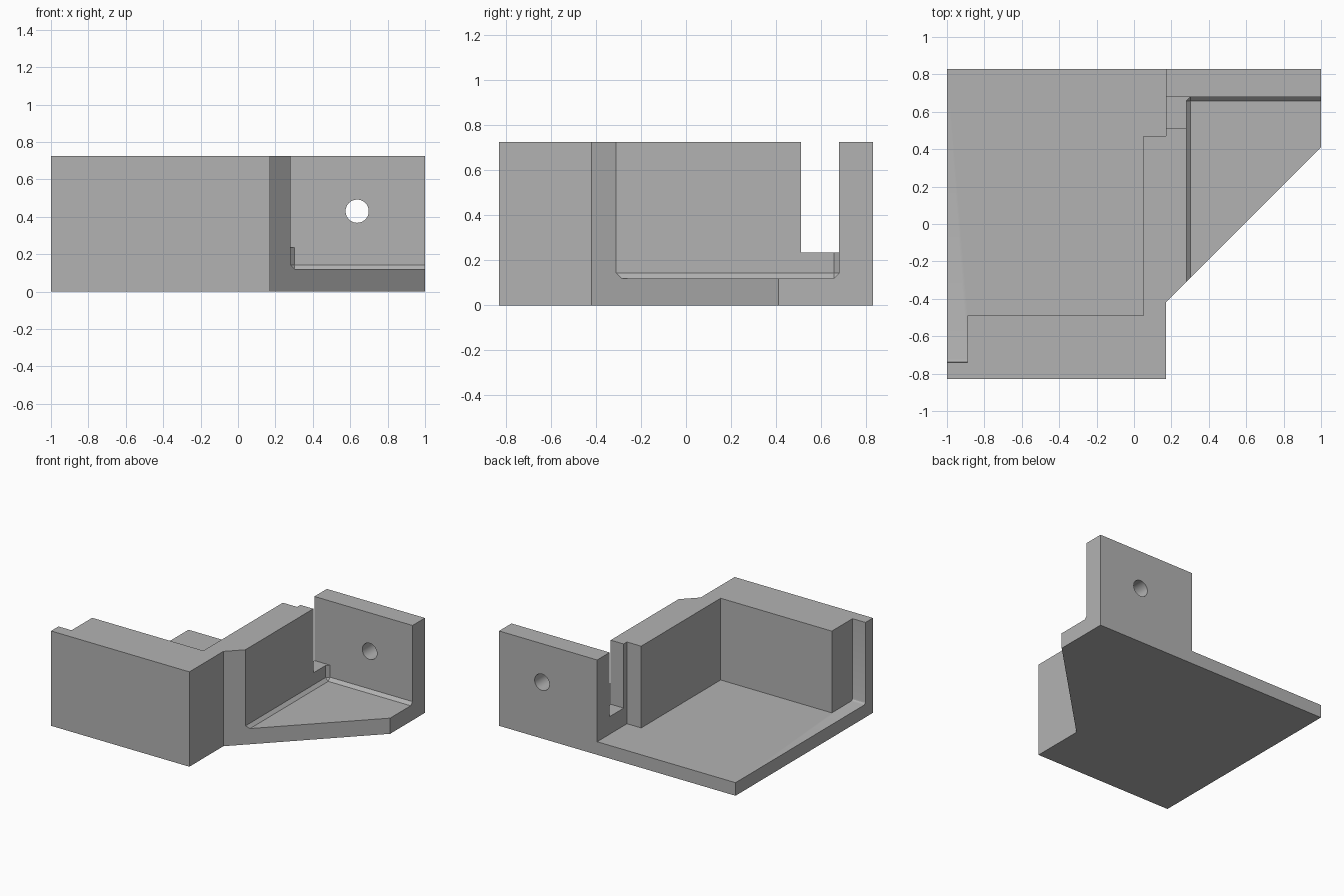
import bpy, bmesh
from mathutils import Matrix

old = bpy.data.objects.get("Cube")
if old:
    bpy.data.objects.remove(old, do_unlink=True)

grey = bpy.data.materials.new("plain grey")
grey.use_nodes = True
grey.diffuse_color = (0.45, 0.45, 0.45, 1)
grey.node_tree.nodes["Principled BSDF"].inputs["Base Color"].default_value = grey.diffuse_color

HEIGHT = 0.725
ABOVE = 1.0


def make_object(name, bm):
    bmesh.ops.recalc_face_normals(bm, faces=bm.faces)
    mesh = bpy.data.meshes.new(name)
    bm.to_mesh(mesh)
    bm.free()
    mesh.materials.append(grey)
    obj = bpy.data.objects.new(name, mesh)
    bpy.context.collection.objects.link(obj)
    return obj


def prism(name, outline, z0, z1, bevel_rule=None, width=0.02, segments=1):
    """Extrude a plan outline; bevel the edges whose two ends pass the rule."""
    bm = bmesh.new()
    base = bm.faces.new([bm.verts.new((x, y, z0)) for x, y in outline])
    top = bmesh.ops.extrude_face_region(bm, geom=[base], use_keep_orig=True)
    for v in top["geom"]:
        if isinstance(v, bmesh.types.BMVert):
            v.co.z = z1
    bmesh.ops.recalc_face_normals(bm, faces=bm.faces)
    if bevel_rule:
        edges = [e for e in bm.edges if bevel_rule(e.verts[0].co, e.verts[1].co)]
        bmesh.ops.bevel(bm, geom=edges, offset=width, segments=segments,
                        profile=0.5, affect='EDGES')
    return make_object(name, bm)


def rectangle(x0, x1, y0, y1):
    return [(x0, y0), (x1, y0), (x1, y1), (x0, y1)]


def near(a, b, axis, value):
    return abs(a[axis] - value) < 1e-4 and abs(b[axis] - value) < 1e-4


# Solid block with the slanted front corner
body = prism("bracket_body", [(-1, -0.83), (0.17, -0.83), (0.17, -0.42),
                              (1, 0.41), (1, 0.83), (-1, 0.83)], 0, HEIGHT)

# Large stepped pocket, open to the back and left, with a small base fillet
FLOOR = 0.10
main_pocket = prism(
    "main_pocket_cutter",
    [(-1.1, -0.74), (-0.89, -0.74), (-0.89, -0.49), (0.05, -0.49),
     (0.05, 0.47), (0.17, 0.47), (0.17, 0.95), (-1.1, 0.95)],
    FLOOR, ABOVE,
    lambda a, b: near(a, b, 1, -0.74) and near(a, b, 2, FLOOR), 0.02, 3)

# Side pocket with chamfered inner edges
SHELF, WALL_X, WALL_Y = 0.12, 0.28, 0.68


def shelf_edge(a, b):
    on = [near(a, b, 0, WALL_X), near(a, b, 1, WALL_Y), near(a, b, 2, SHELF)]
    return sum(on) == 2


side_pocket = prism("side_pocket_cutter", rectangle(WALL_X, 1.2, -1, WALL_Y),
                    SHELF, ABOVE, shelf_edge, 0.023)

# Slot between the inner wall and the back plate
slot = prism("slot_cutter", rectangle(0.12, 0.36, 0.51, WALL_Y), 0.235, ABOVE)

# Round hole through the back plate
bm = bmesh.new()
bmesh.ops.create_cone(bm, cap_ends=True, segments=48, radius1=0.062,
                      radius2=0.062, depth=0.5,
                      matrix=Matrix.Translation((0.637, 0.76, 0.43))
                      @ Matrix.Rotation(1.5707963, 4, 'X'))
hole = make_object("hole_cutter", bm)

# Cut every pocket, then discard the cutters
bpy.context.view_layer.objects.active = body
for cutter in (main_pocket, side_pocket, slot, hole):
    cutter.hide_render = True
    mod = body.modifiers.new(cutter.name, 'BOOLEAN')
    mod.operation = 'DIFFERENCE'
    mod.solver = 'EXACT'
    mod.object = cutter
    bpy.ops.object.modifier_apply(modifier=mod.name)
    bpy.data.objects.remove(cutter, do_unlink=True)

bpy.ops.object.select_all(action='DESELECT')
body.select_set(True)
bpy.ops.object.shade_smooth_by_angle(angle=0.52)
